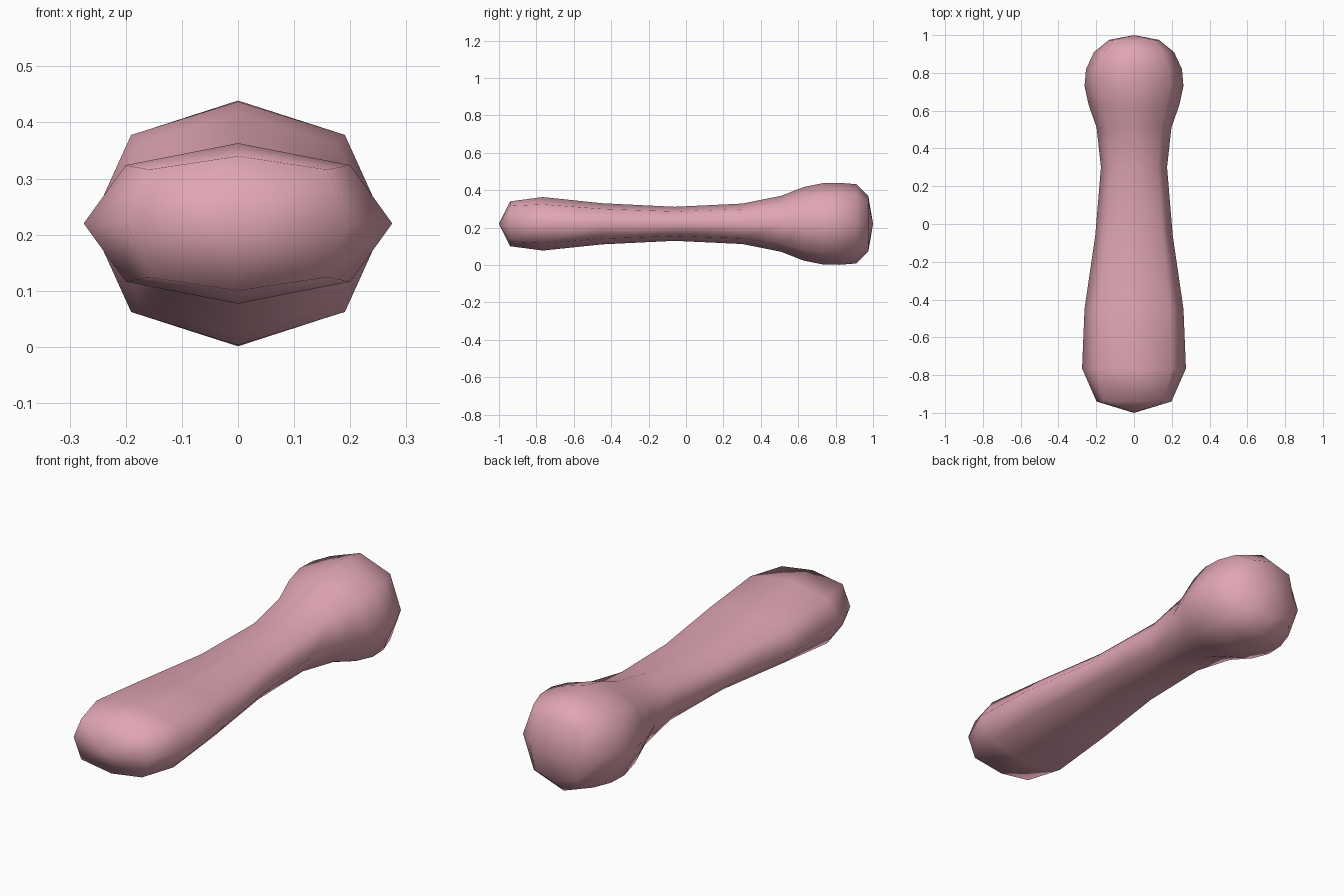
import bpy, bmesh

if "Cube" in bpy.data.objects:
    bpy.data.objects.remove(bpy.data.objects["Cube"])

CZ = 0.22   # height of the long axis

# Cross-sections along the shaft: y, half width, half height, diagonal factor
SECTIONS = [
    (-0.94, 0.198, 0.120, 0.80),
    (-0.765, 0.275, 0.143, 0.727),
    (-0.45, 0.262, 0.110, 0.727),
    (-0.06, 0.205, 0.091, 0.727),
    (0.30, 0.175, 0.108, 0.727),
    (0.51, 0.198, 0.150, 0.727),
    (0.63, 0.240, 0.197, 0.727),
    (0.73, 0.262, 0.217, 0.727),
    (0.82, 0.254, 0.219, 0.727),
    (0.91, 0.212, 0.212, 0.735),
    (0.975, 0.132, 0.148, 0.80),
]


def ring(bm, y, w, h, d):
    """Eight-sided oval cross-section."""
    pts = [(1, 0), (d, d), (0, 1), (-d, d), (-1, 0), (-d, -d), (0, -1), (d, -d)]
    return [bm.verts.new((w * x, y, CZ + h * z)) for x, z in pts]


def cap(bm, loop, y):
    """Close an end with four quads meeting at a shallow point."""
    tip = bm.verts.new((0, y, CZ))
    for i in range(0, 8, 2):
        bm.faces.new((tip, loop[i], loop[i + 1], loop[(i + 2) % 8]))


# Rounded club: flat wide handle swelling into a round knob
bm = bmesh.new()
rings = [ring(bm, *s) for s in SECTIONS]
for a, b in zip(rings, rings[1:]):
    for i in range(8):
        j = (i + 1) % 8
        bm.faces.new((a[i], a[j], b[j], b[i]))
cap(bm, rings[0], -1.0)
cap(bm, rings[-1], 1.0)
bmesh.ops.recalc_face_normals(bm, faces=bm.faces)
for f in bm.faces:
    f.smooth = True

mesh = bpy.data.meshes.new("rounded_club")
bm.to_mesh(mesh)
bm.free()
club = bpy.data.objects.new("rounded_club", mesh)
bpy.context.collection.objects.link(club)

# Soft pink
pink = bpy.data.materials.new("soft_pink")
pink.diffuse_color = (0.75, 0.38, 0.45, 1)
pink.use_nodes = True
pink.node_tree.nodes["Principled BSDF"].inputs["Base Color"].default_value = pink.diffuse_color
mesh.materials.append(pink)
